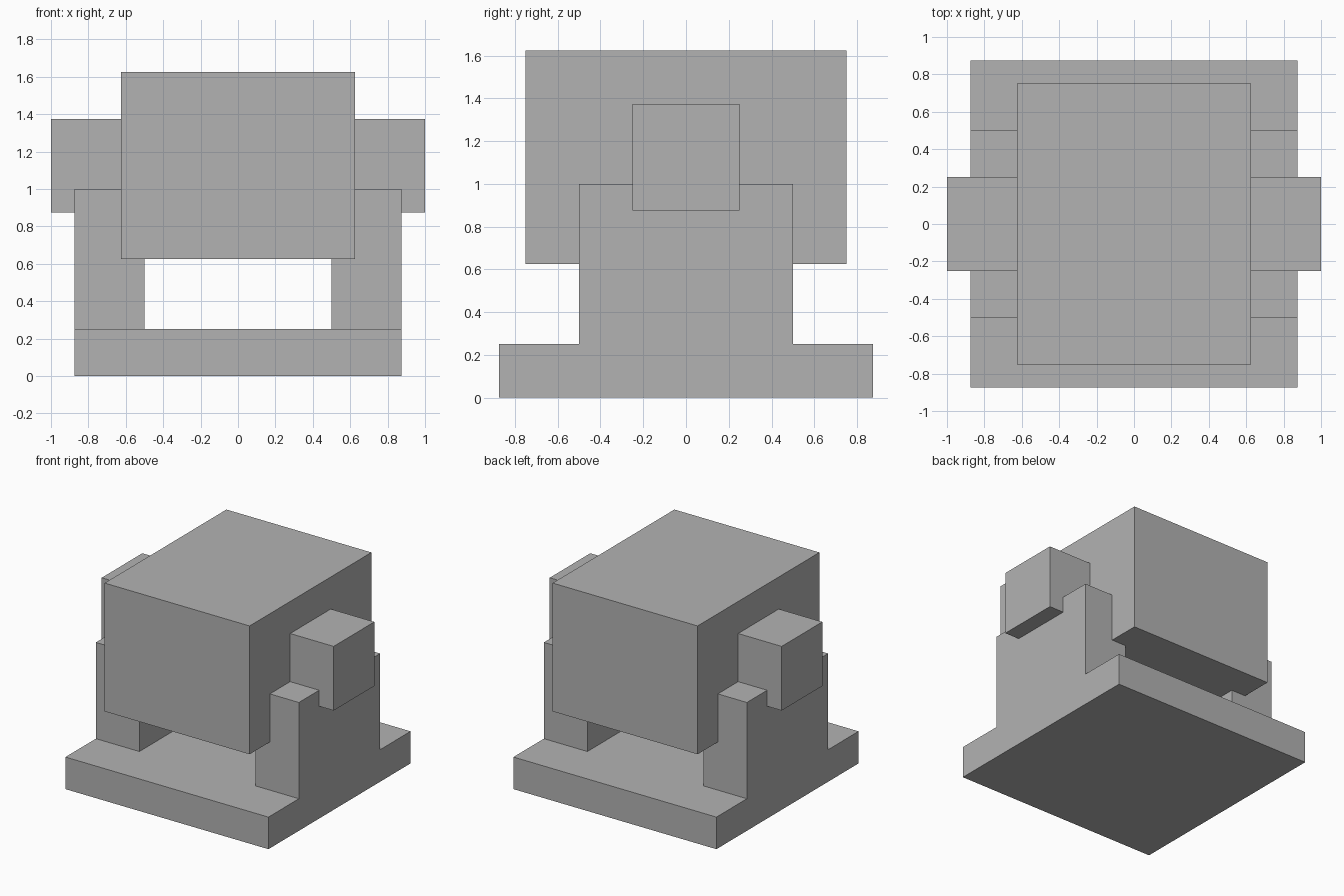
import bpy

default = bpy.data.objects.get("Cube")
if default:
    bpy.data.objects.remove(default, do_unlink=True)

# Single stone grey for every part
grey = bpy.data.materials.new("stone grey")
grey.use_nodes = True
colour = (0.45, 0.45, 0.45, 1)
grey.diffuse_color = colour
grey.node_tree.nodes["Principled BSDF"].inputs["Base Color"].default_value = colour


def box(name, low, high):
    """Axis-aligned block between two corners."""
    centre = [(a + b) / 2 for a, b in zip(low, high)]
    size = [b - a for a, b in zip(low, high)]
    bpy.ops.mesh.primitive_cube_add(size=1, location=centre)
    part = bpy.context.object
    part.name = name
    part.data.name = name
    for v in part.data.vertices:
        v.co = [c * s for c, s in zip(v.co, size)]
    part.data.materials.append(grey)
    return part


# Square foot slab
box("base", (-0.875, -0.875, 0), (0.875, 0.875, 0.25))

# Large block held between the supports
box("main_block", (-0.625, -0.75, 0.625), (0.625, 0.75, 1.625))

# Upright support and pivot peg on each side
for side, sign in (("left", 1), ("right", -1)):
    def side_box(name, x_in, x_out, half_y, z_low, z_high):
        x_low, x_high = sorted((sign * x_in, sign * x_out))
        box(f"{side}_{name}", (x_low, -half_y, z_low), (x_high, half_y, z_high))

    side_box("support", 0.5, 0.875, 0.5, 0.25, 1.0)
    side_box("pivot_peg", 0.625, 1.0, 0.25, 0.875, 1.375)
